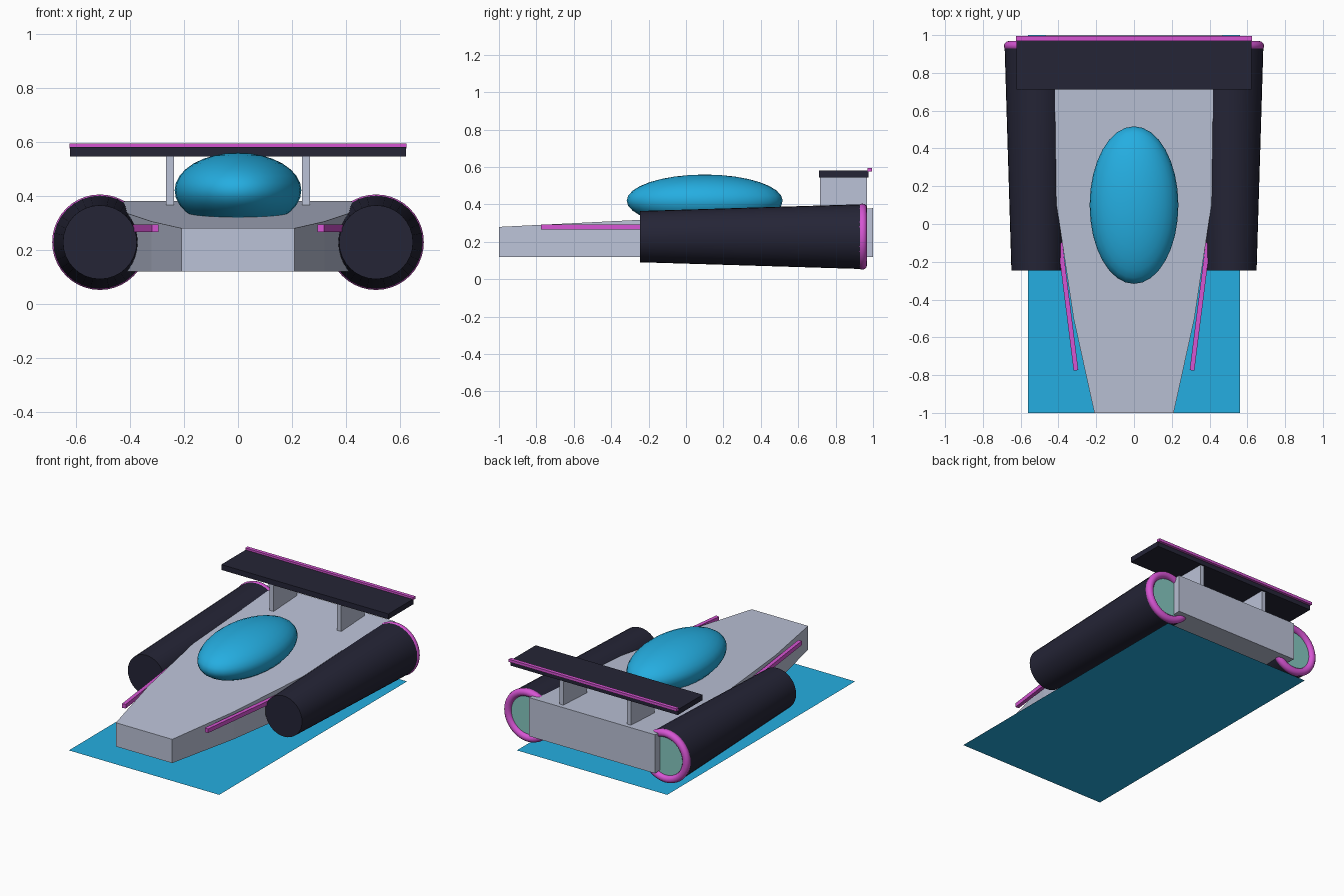
import bpy, bmesh, math
from mathutils import Matrix, Vector

cube = bpy.data.objects.get("Cube")
if cube:
    bpy.data.objects.remove(cube, do_unlink=True)


def material(name, r, g, b):
    m = bpy.data.materials.new(name)
    m.use_nodes = True
    m.diffuse_color = (r, g, b, 1)
    m.node_tree.nodes["Principled BSDF"].inputs["Base Color"].default_value = (r, g, b, 1)
    return m


silver = material("silver paint", 0.50, 0.54, 0.68)
dark = material("dark navy", 0.018, 0.018, 0.037)
cyan = material("cyan glass", 0.018, 0.42, 0.75)
magenta = material("magenta trim", 0.67, 0.09, 0.65)
teal = material("pale teal exhaust", 0.24, 0.58, 0.53)


def finish(obj, name, mat, smooth=False):
    obj.name = obj.data.name = name
    obj.data.materials.append(mat)
    if smooth:
        bpy.ops.object.select_all(action="DESELECT")
        obj.select_set(True)
        bpy.context.view_layer.objects.active = obj
        bpy.ops.object.shade_smooth_by_angle(angle=math.radians(40))
    return obj


def from_bmesh(bm, name, mat, smooth=False):
    bmesh.ops.recalc_face_normals(bm, faces=bm.faces)
    mesh = bpy.data.meshes.new(name)
    bm.to_mesh(mesh)
    bm.free()
    obj = bpy.data.objects.new(name, mesh)
    bpy.context.collection.objects.link(obj)
    return finish(obj, name, mat, smooth)


def box(name, mat, center, size, turn=0):
    bm = bmesh.new()
    bmesh.ops.create_cube(bm, size=1, matrix=Matrix.Translation(center)
                          @ Matrix.Rotation(turn, 4, "Z")
                          @ Matrix.Diagonal((*size, 1)))
    return from_bmesh(bm, name, mat)


def cone(name, mat, x, z, y_front, y_back, r_front, r_back, sides=32):
    bm = bmesh.new()
    place = (Matrix.Translation((x, (y_front + y_back) / 2, z))
             @ Matrix.Rotation(-math.pi / 2, 4, "X"))
    bmesh.ops.create_cone(bm, cap_ends=True, segments=sides, radius1=r_front,
                          radius2=r_back, depth=y_back - y_front, matrix=place)
    return from_bmesh(bm, name, mat, True)


# Wedge hull: plan outline extruded between a flat floor and a sloping deck
half = [(0.21, -1), (0.32, -0.5), (0.41, 0.1), (0.47, 1)]
outline = half + [(-x, y) for x, y in reversed(half)]
bm = bmesh.new()
floor = [bm.verts.new((x, y, 0.12)) for x, y in outline]
deck = [bm.verts.new((x, y, 0.33 + 0.05 * y)) for x, y in outline]
bm.faces.new(floor)
bm.faces.new(deck)
for i in range(len(outline)):
    j = (i + 1) % len(outline)
    bm.faces.new((floor[i], floor[j], deck[j], deck[i]))
from_bmesh(bm, "hull", silver)

# Canopy bubble
bm = bmesh.new()
bmesh.ops.create_uvsphere(bm, u_segments=32, v_segments=16, radius=1,
                          matrix=Matrix.Translation((0, 0.1, 0.42))
                          @ Matrix.Diagonal((0.235, 0.417, 0.14, 1)))
from_bmesh(bm, "canopy", cyan, True)

# Glow sheet on the ground
bm = bmesh.new()
bmesh.ops.create_grid(bm, x_segments=1, y_segments=1, size=1,
                      matrix=Matrix.Diagonal((0.56, 1, 1, 1)))
from_bmesh(bm, "underglow", cyan)

# Rear wing with its trim
box("wing", dark, (0, 0.844, 0.563), (1.245, 0.265, 0.036))
box("wing_trim", magenta, (0, 0.982, 0.585), (1.25, 0.024, 0.018))

# Parts mirrored on both sides
pod_x, pod_z = 0.512, 0.228
for side, label in ((1, "left"), (-1, "right")):
    box(label + "_wing_strut", silver, (side * 0.252, 0.842, 0.45), (0.03, 0.25, 0.2))
    cone(label + "_engine_pod", dark, side * pod_x, pod_z, -0.245, 0.94, 0.137, 0.173)
    cone(label + "_exhaust_disc", teal, side * pod_x, pod_z, 0.936, 0.945, 0.145, 0.145)
    bpy.ops.mesh.primitive_torus_add(
        location=(side * pod_x, 0.943, pod_z), rotation=(math.pi / 2, 0, 0),
        major_radius=0.152, minor_radius=0.025, major_segments=40, minor_segments=12)
    finish(bpy.context.object, label + "_exhaust_ring", magenta, True)

    # Side trim strip running along the tapered nose
    start, end = Vector((0.307, -0.775, 0.28)), Vector((0.392, -0.1, 0.28))
    run = end - start
    middle = (start + end) / 2
    box(label + "_side_strip", magenta, (side * middle.x, middle.y, middle.z),
        (0.025, run.length, 0.028), -side * math.atan2(run.x, run.y))
